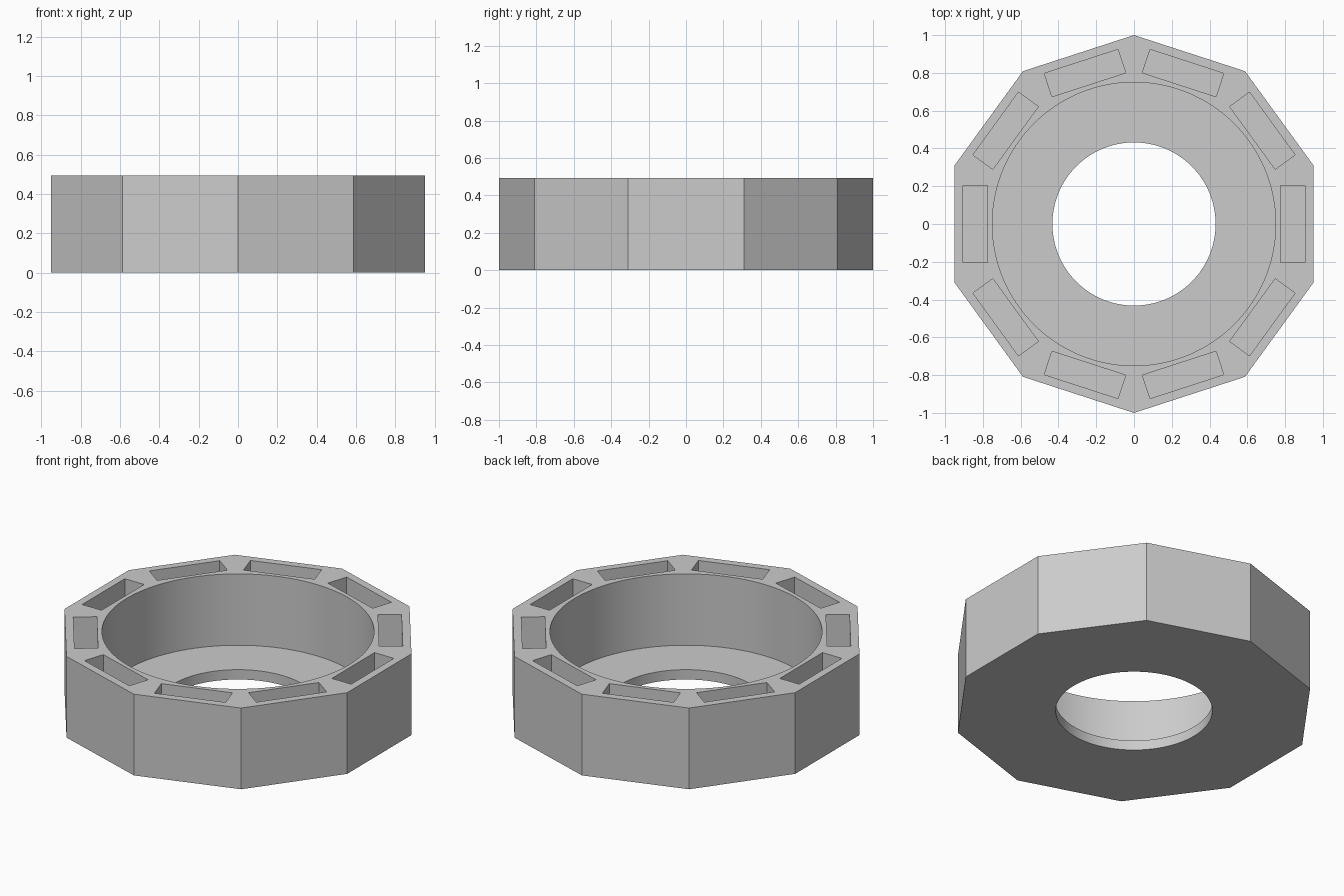
import bpy, bmesh
from math import pi, radians
from mathutils import Matrix

HEIGHT = 0.494
FLOOR = 0.06      # thickness left under the bore and pockets
SIDES = 10

default = bpy.data.objects.get("Cube")
if default:
    bpy.data.objects.remove(default, do_unlink=True)

grey = bpy.data.materials.new("light grey")
grey.use_nodes = True
grey.diffuse_color = (0.6, 0.6, 0.6, 1)
grey.node_tree.nodes["Principled BSDF"].inputs["Base Color"].default_value = (0.6, 0.6, 0.6, 1)


def finish(bm, name):
    mesh = bpy.data.meshes.new(name)
    bm.to_mesh(mesh)
    bm.free()
    mesh.materials.append(grey)
    obj = bpy.data.objects.new(name, mesh)
    bpy.context.collection.objects.link(obj)
    return obj


def prism(name, radius, z0, z1, sides):
    bm = bmesh.new()
    bmesh.ops.create_cone(bm, cap_ends=True, segments=sides, radius1=radius,
                          radius2=radius, depth=z1 - z0,
                          matrix=Matrix.Translation((0, 0, (z0 + z1) / 2)))
    return finish(bm, name)


def pocket_blocks():
    bm = bmesh.new()
    top = HEIGHT + 0.1
    for i in range(SIDES):
        place = (Matrix.Rotation(i * 2 * pi / SIDES, 4, 'Z')
                 @ Matrix.Translation((0.84, 0, (FLOOR + top) / 2))
                 @ Matrix.Diagonal((0.13, 0.41, top - FLOOR, 1)))
        bmesh.ops.create_cube(bm, size=1, matrix=place)
    return finish(bm, "pocket_cutter")


# Ten-sided body with a corner at the front and back
body = prism("decagon_ring", 1.0, 0, HEIGHT, SIDES)

# Wide bore, through hole and one pocket behind each flat side
cutters = [
    prism("bore_cutter", 0.75, FLOOR, HEIGHT + 0.1, 128),
    prism("hole_cutter", 0.432, -0.1, FLOOR + 0.1, 128),
    pocket_blocks(),
]
bpy.context.view_layer.objects.active = body
for cutter in cutters:
    cutter.hide_render = True
    mod = body.modifiers.new(cutter.name, 'BOOLEAN')
    mod.operation = 'DIFFERENCE'
    mod.solver = 'EXACT'
    mod.object = cutter
    bpy.ops.object.modifier_apply(modifier=mod.name)
    bpy.data.objects.remove(cutter, do_unlink=True)

# Smooth round walls, crisp edges
bpy.ops.object.select_all(action='DESELECT')
body.select_set(True)
bpy.ops.object.shade_smooth_by_angle(angle=radians(25))
